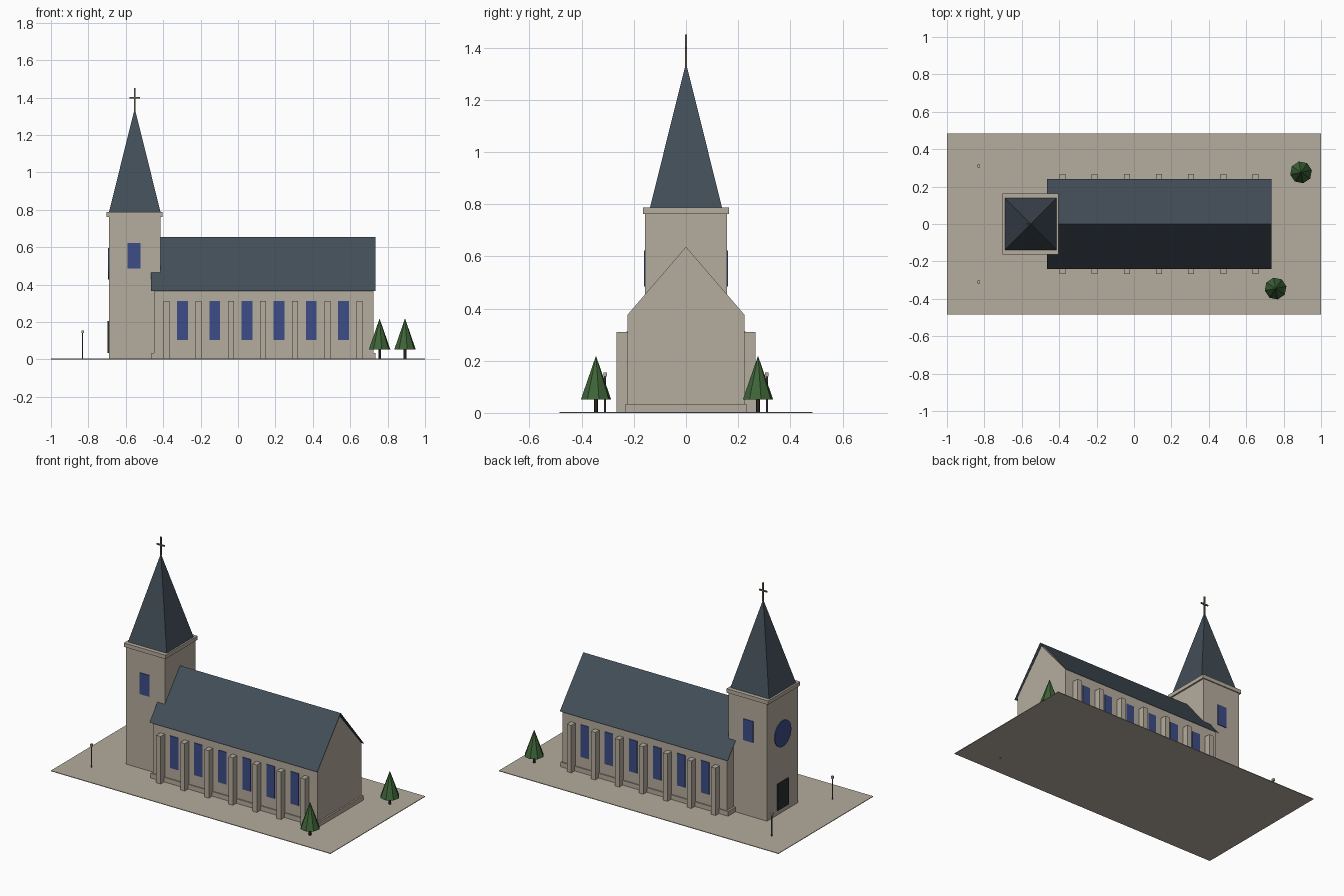
import bpy, bmesh, math
from mathutils import Matrix, Vector

cube = bpy.data.objects.get("Cube")
if cube:
    bpy.data.objects.remove(cube, do_unlink=True)


def material(name, r, g, b):
    """Flat material from 0-255 display values, stored as linear."""
    def lin(c):
        c /= 255
        return c / 12.92 if c <= 0.04045 else ((c + 0.055) / 1.055) ** 2.4
    colour = (lin(r), lin(g), lin(b), 1)
    mat = bpy.data.materials.new(name)
    mat.use_nodes = True
    mat.diffuse_color = colour
    bsdf = next(n for n in mat.node_tree.nodes if n.type == 'BSDF_PRINCIPLED')
    bsdf.inputs["Base Color"].default_value = colour
    bsdf.inputs["Roughness"].default_value = 0.9
    return mat


STONE = material("pale stone", 181, 172, 157)
SLATE = material("slate roof", 67, 78, 88)
GLASS = material("blue glass", 61, 76, 134)
DOOR = material("dark door", 42, 46, 50)
LEAF = material("tree green", 62, 100, 56)
BARK = material("bark", 58, 47, 38)
BRONZE = material("bronze", 112, 100, 82)
IRON = material("iron grey", 88, 88, 88)


def finish(bm, name, mat):
    mesh = bpy.data.meshes.new(name)
    bm.to_mesh(mesh)
    bm.free()
    mesh.materials.append(mat)
    obj = bpy.data.objects.new(name, mesh)
    bpy.context.collection.objects.link(obj)
    return obj


def box(name, mat, x, y, z):
    """Box from (min, max) ranges."""
    lo, hi = Vector((x[0], y[0], z[0])), Vector((x[1], y[1], z[1]))
    bm = bmesh.new()
    bmesh.ops.create_cube(bm, size=1, matrix=Matrix.Translation((lo + hi) / 2)
                          @ Matrix.Diagonal((*(hi - lo), 1)))
    return finish(bm, name, mat)


def cone(name, mat, sides, r1, r2, base, height, turn=0.0, axis='Z'):
    """Cone or cylinder standing on its base point."""
    bm = bmesh.new()
    tilt = Matrix.Rotation(-math.pi / 2, 4, 'Y') if axis == 'X' else Matrix()
    bmesh.ops.create_cone(bm, cap_ends=True, segments=sides, radius1=r1,
                          radius2=r2, depth=height,
                          matrix=Matrix.Translation(base) @ tilt
                          @ Matrix.Translation((0, 0, height / 2))
                          @ Matrix.Rotation(turn, 4, 'Z'))
    bmesh.ops.remove_doubles(bm, verts=bm.verts, dist=1e-5)
    return finish(bm, name, mat)


def extrude_x(name, mat, profile, x0, x1, closed=True):
    """Sweep a (y, z) profile along x, with end caps if closed."""
    bm = bmesh.new()
    a, b = [[bm.verts.new((x, y, z)) for y, z in profile] for x in (x0, x1)]
    n = len(profile)
    for i in range(n if closed else n - 1):
        j = (i + 1) % n
        bm.faces.new((a[i], a[j], b[j], b[i]))
    if closed:
        bm.faces.new(a)
        bm.faces.new(b)
        bmesh.ops.recalc_face_normals(bm, faces=bm.faces)
    return finish(bm, name, mat)


# Ground slab
box("ground", STONE, (-1, 1), (-0.484, 0.484), (0, 0.004))

# Nave: gabled walls, plinth and thin roof sheets
extrude_x("nave_walls", STONE,
          [(-0.225, 0), (0.225, 0), (0.225, 0.375), (0, 0.637), (-0.225, 0.375)],
          -0.45, 0.725)
box("nave_plinth", STONE, (-0.463, 0.735), (-0.232, 0.232), (0, 0.034))
extrude_x("nave_roof", SLATE, [(-0.24, 0.365), (0, 0.655), (0.24, 0.365)],
          -0.466, 0.735, closed=False)

# Buttresses and windows on both long sides
STEP = 0.172
for side, label in ((-1, "front"), (1, "back")):
    def out(a, b):
        return sorted((side * a, side * b))
    for i in range(7):
        x = -0.382 + STEP * i
        box(f"{label}_buttress_{i + 1}", STONE, (x - 0.016, x + 0.016),
            out(0.22, 0.267), (0, 0.311))
        if i < 6:
            w = x + STEP / 2
            box(f"{label}_window_{i + 1}", GLASS, (w - 0.029, w + 0.029),
                out(0.222, 0.229), (0.104, 0.312))
    box(f"{label}_tower_window", GLASS, (-0.591, -0.522),
        out(0.154, 0.161), (0.485, 0.623))

# Tower with cornice and spire
TX = -0.552
box("tower", STONE, (-0.69, -0.414), (-0.157, 0.157), (0, 0.765))
box("tower_cornice", STONE, (-0.702, -0.404), (-0.164, 0.164), (0.762, 0.787))
cone("spire", SLATE, 4, 0.138 * math.sqrt(2), 0, (TX, 0, 0.787), 0.555, math.pi / 4)

# Finial cross
box("cross_upright", BRONZE, (TX - 0.004, TX + 0.004), (-0.004, 0.004), (1.33, 1.45))
box("cross_bar", BRONZE, (TX - 0.028, TX + 0.028), (-0.004, 0.004), (1.394, 1.402))

# Door and round window on the tower's end face
box("door", DOOR, (-0.697, -0.688), (-0.056, 0.056), (0.034, 0.205))
cone("round_window", GLASS, 24, 0.084, 0.084, (-0.688, 0, 0.512), 0.007, axis='X')

# Lamps
for y, label in ((-0.31, "front"), (0.31, "back")):
    cone(f"{label}_lamp_post", IRON, 6, 0.004, 0.004, (-0.831, y, 0), 0.145)
    box(f"{label}_lamp_head", STONE, (-0.838, -0.824), (y - 0.007, y + 0.007),
        (0.14, 0.155))

# Trees
for x, y, label in ((0.757, -0.345, "front"), (0.893, 0.276, "back")):
    cone(f"{label}_tree_trunk", BARK, 6, 0.008, 0.008, (x, y, 0), 0.06)
    cone(f"{label}_tree_crown", LEAF, 8, 0.059, 0, (x, y, 0.052), 0.167, math.pi / 16)
